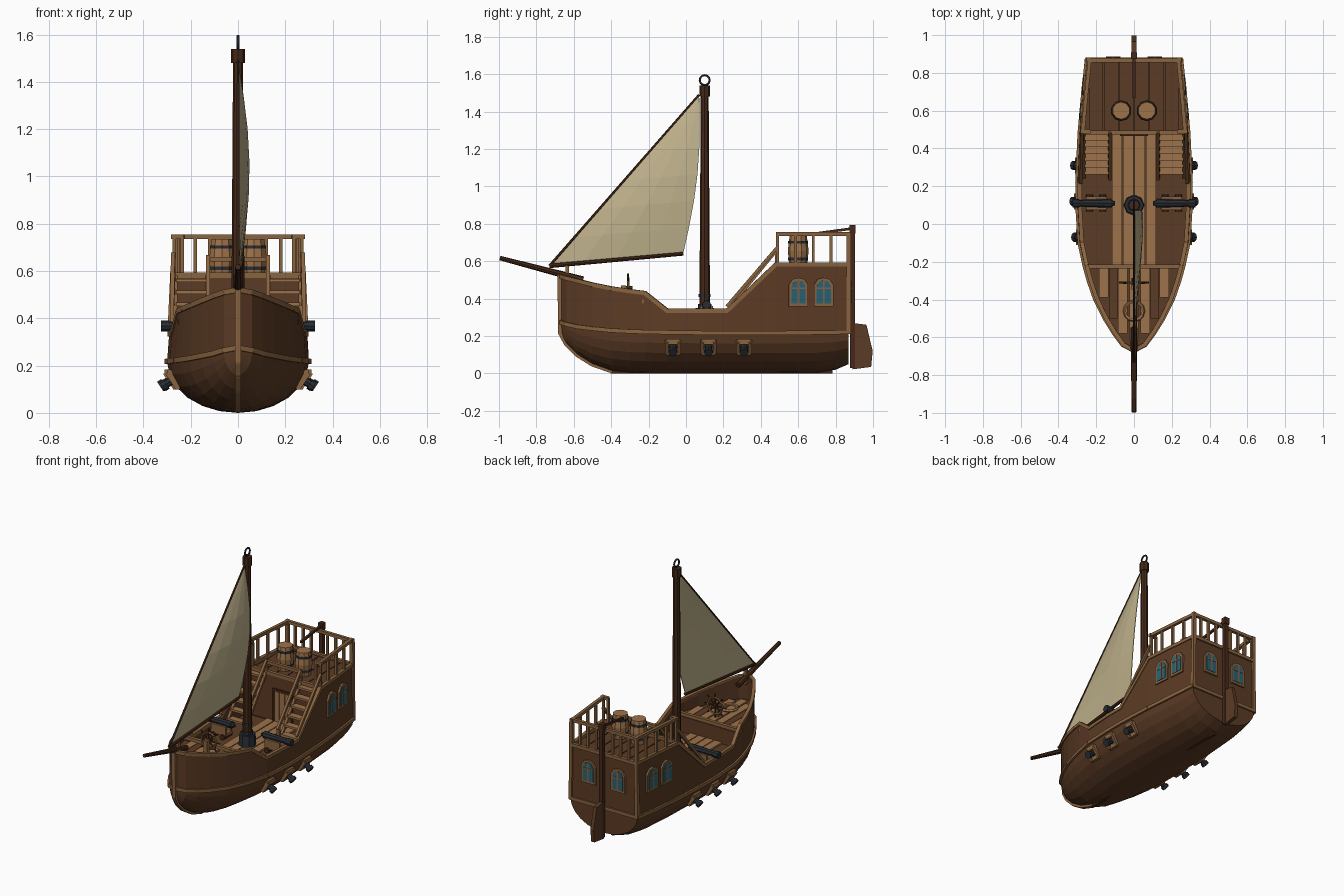
import bpy, bmesh, math
from mathutils import Vector, Matrix

if "Cube" in bpy.data.objects:
    bpy.data.objects.remove(bpy.data.objects["Cube"])


def material(name, *rgb):
    m = bpy.data.materials.new(name)
    m.use_nodes = True
    m.diffuse_color = (*rgb, 1)
    m.node_tree.nodes["Principled BSDF"].inputs["Base Color"].default_value = (*rgb, 1)
    return m


HULL = material("hull brown", .105, .043, .018)
DARK = material("dark mast wood", .06, .022, .009)
TRIM = material("trim wood", .25, .125, .05)
LIGHT = material("light plank wood", .34, .17, .07)
METAL = material("dark iron", .022, .027, .035)
SAIL = material("sail cloth", .52, .44, .26)
GLASS = material("window glass", .02, .125, .18)


def finish(name, bm, mat):
    bmesh.ops.recalc_face_normals(bm, faces=bm.faces[:])
    me = bpy.data.meshes.new(name)
    bm.to_mesh(me)
    bm.free()
    me.materials.append(mat)
    ob = bpy.data.objects.new(name, me)
    bpy.context.collection.objects.link(ob)
    return ob


def boxes(name, mat, items, frame=Matrix()):
    """items: (centre, size) pairs"""
    bm = bmesh.new()
    for c, s in items:
        bmesh.ops.create_cube(bm, size=1, matrix=frame @ Matrix.Translation(c) @ Matrix.Diagonal((*s, 1)))
    return finish(name, bm, mat)


def bars(name, mat, segs, w, h=None):
    """square beams between pairs of points"""
    bm = bmesh.new()
    for p, q in segs:
        p, q = Vector(p), Vector(q)
        d = q - p
        rot = d.to_track_quat('Y', 'Z').to_matrix().to_4x4()
        size = Matrix.Diagonal((w, d.length + w * .4, h or w, 1))
        bmesh.ops.create_cube(bm, size=1, matrix=Matrix.Translation((p + q) / 2) @ rot @ size)
    return finish(name, bm, mat)


def path(pts):
    return list(zip(pts, pts[1:]))


def rods(name, mat, items, n=8):
    """items: (start, end, start radius, end radius)"""
    bm = bmesh.new()
    for p, q, r1, r2 in items:
        p, q = Vector(p), Vector(q)
        d = q - p
        rot = d.to_track_quat('Z', 'Y').to_matrix().to_4x4()
        bmesh.ops.create_cone(bm, cap_ends=True, segments=n, radius1=r1, radius2=r2,
                              depth=d.length, matrix=Matrix.Translation((p + q) / 2) @ rot)
    return finish(name, bm, mat)


def prism(name, mat, outline, depth, frame):
    """outline in local xz, centred thickness along local y"""
    bm = bmesh.new()
    face = bm.faces.new([bm.verts.new((x, -depth / 2, z)) for x, z in outline])
    ext = bmesh.ops.extrude_face_region(bm, geom=[face])
    bmesh.ops.translate(bm, vec=(0, depth, 0), verts=[v for v in ext["geom"] if isinstance(v, bmesh.types.BMVert)])
    bm.transform(frame)
    return finish(name, bm, mat)


def ring(name, mat, loc, rot, major, minor, n=12):
    bpy.ops.mesh.primitive_torus_add(location=loc, rotation=rot, major_radius=major, minor_radius=minor,
                                     major_segments=n, minor_segments=5)
    ob = bpy.context.object
    ob.name = name
    ob.data.materials.append(mat)


# Hull stations: y, half width, keel z, wale z, top z
ST = [(-.67, .004, .215, .275, .52), (-.64, .06, .16, .264, .51), (-.58, .105, .1, .25, .495),
      (-.5, .155, .05, .24, .475), (-.4, .205, .015, .23, .455), (-.3, .24, .004, .225, .44),
      (-.22, .262, 0, .222, .43), (-.1, .288, 0, .22, .335), (.1, .3, 0, .217, .335),
      (.22, .3, 0, .217, .335), (.48, .288, 0, .217, .582), (.7, .268, .003, .218, .582),
      (.8, .257, .02, .22, .582), (.87, .25, .05, .222, .582)]


def at(y):
    for a, b in zip(ST, ST[1:]):
        if y <= b[0]:
            t = (y - a[0]) / (b[0] - a[0])
            return [u + (v - u) * t for u, v in zip(a, b)]
    return ST[-1]


def half(y):
    return at(y)[1] * .97


# Hull shell
bm = bmesh.new()
rows = []
for y, w, zb, zw, zt in ST:
    side = [(w * math.sin(a), zb + (zw - zb) * (1 - math.cos(a))) for a in (math.pi / 12 * i for i in range(7))]
    side.append((w * .97, zt))
    pts = [(-x, z) for x, z in side[:0:-1]] + side
    rows.append([bm.verts.new((x, y, z)) for x, z in pts])
for a, b in zip(rows, rows[1:]):
    for i in range(len(a) - 1):
        bm.faces.new((a[i], a[i + 1], b[i + 1], b[i]))
bm.faces.new(rows[0])
bm.faces.new(rows[-1])
shell = finish("hull", bm, HULL)
mod = shell.modifiers.new("planking", 'SOLIDIFY')
mod.thickness, mod.offset = .015, -1

# Wale, gunwale, stem and stern trim
wale, gunwale = [], []
for s in (-1, 1):
    wale += path([(s * w, y, zw) for y, w, zb, zw, zt in ST])
    gunwale += path([(s * (w * .97 - .004), y, zt) for y, w, zb, zw, zt in ST])
    gunwale.append(((s * .245, .87, .22), (s * .24, .87, .75)))
wale.append(((-.25, .87, .222), (.25, .87, .222)))
gunwale += [((-.24, .87, .582), (.24, .87, .582)), ((-.27, .485, .582), (.27, .485, .582)),
            ((-.25, -.225, .385), (.25, -.225, .385))]
bars("wale", TRIM, wale, .022)
bars("gunwale", TRIM, gunwale, .022)
bars("stem", TRIM, path([(0, y, zb) for y, w, zb, zw, zt in ST[4::-1]] + [(0, -.675, .53)]), .026)
bars("keel", DARK, [((0, -.4, .011), (0, .78, .011))], .02)


# Decks made of planks clipped to the hull width
def deck(name, mat, z, y0, y1, xs, width):
    items = []
    for x in xs:
        start = y0
        while start < y1 and half(start) - .012 < abs(x) + width / 2:
            start += .01
        if y1 - start > .02:
            items.append(((x, (start + y1) / 2, z), (width - .006, y1 - start, .016)))
    boxes(name, mat, items)


def deck_base(name, z, y0, y1):
    bm = bmesh.new()
    ys = [y0] + [s[0] for s in ST if y0 < s[0] < y1] + [y1]
    ring_pts = [(half(y) - .008, y) for y in ys] + [(-half(y) + .008, y) for y in ys[::-1]]
    bm.faces.new([bm.verts.new((x, y, z)) for x, y in ring_pts])
    finish(name, bm, HULL)


deck_base("fore_deck_base", .365, -.65, -.22)
deck_base("main_deck_base", .265, -.23, .48)
deck_base("poop_deck_base", .565, .48, .87)
deck("main_deck_walkway", LIGHT, .268, -.22, .48, [-.09, -.03, .03, .09], .06)
deck("fore_deck_light_planks", LIGHT, .368, -.62, -.23, [-.16, -.06, 0, .06, .16], .055)
deck("fore_deck_dark_planks", HULL, .367, -.6, -.23, [-.11, .11], .05)
deck("poop_deck_planks", HULL, .568, .49, .865, [-.2, -.12, -.04, .04, .12, .2], .08)
boxes("fore_deck_bulkhead", HULL, [((0, -.222, .315), (.5, .014, .11))])
boxes("cabin_bulkhead", HULL, [((0, .485, .42), (.55, .016, .3))])
boxes("cabin_door", LIGHT, [((x, .475, .37), (.036, .014, .21)) for x in (-.04, 0, .04)])
bars("door_frame", DARK, path([(-.066, .474, .27), (-.066, .474, .485), (.066, .474, .485), (.066, .474, .27)]), .016)

# Stairs and sloping hand rails
steps, slopes = [], []
for s in (-1, 1):
    for i in range(6):
        steps.append(((s * .198, .285 + i * .036, .31 + i * .05), (.13, .045, .014)))
    for x in (.13, .265):
        slopes.append(((s * x, .25, .27), (s * x, .48, .575)))
    slopes += [((s * .28, .22, .36), (s * .275, .485, .67)), ((s * .127, .24, .36), (s * .127, .485, .66)),
               ((s * .127, .25, .27), (s * .127, .25, .37)), ((s * .127, .485, .56), (s * .127, .485, .66))]
boxes("stair_treads", LIGHT, steps)
bars("stair_rails", TRIM, slopes, .017)

# Poop railing
posts, rails = [], []
for s in (-1, 1):
    line = [(s * (half(y) - .008), y) for y in (.49, .585, .68, .775, .865)]
    posts += [((x, y, .58), (x, y, .745)) for x, y in line + [(s * .12, .865), (s * .06, .865), (s * .18, .865)]]
    rails += path([(x, y, .745) for x, y in line])
    posts.append(((s * .235, .49, .58), (s * .235, .49, .745)))
    rails.append(((s * .28, .49, .745), (s * .235, .49, .745)))
rails += [((-.24, .865, .745), (.24, .865, .745)), ((-.127, .485, .65), (.127, .485, .65))]
bars("railing_posts", TRIM, posts, .015)
bars("railing_rails", TRIM, rails, .02)

# Arched windows
def arch(w, h):
    return [(-w, -h), (w, -h), (w, h * .5), (w * .6, h * .9), (0, h), (-w * .6, h * .9), (-w, h * .5)]


def window(loc, turn):
    f = Matrix.Translation(loc) @ Matrix.Rotation(turn, 4, 'Z')
    prism("window_frame", TRIM, arch(.052, .077), .024, f)
    prism("window_glass", GLASS, arch(.038, .062), .029, f)
    boxes("window_bars", TRIM, [((0, 0, 0), (.01, .034, .124)), ((0, 0, .02), (.076, .034, .008))], f)


for s in (-1, 1):
    window((s * .11, .87, .435), 0)
    for y in (.6, .735):
        window((s * at(y)[1] * .98, y, .435), s * math.radians(95.5))

# Gun ports, hull guns and deck guns
for s in (-1, 1):
    out, up = Vector((s * .83, 0, -.56)), Vector((s * .56, 0, .83))
    for y in (-.07, .12, .31):
        c = Vector((s * at(y)[1] * .945, y, .142))
        corners = [c + up * v * .033 + Vector((0, u * .033, 0))
                   for u, v in ((-1, -1), (1, -1), (1, 1), (-1, 1), (-1, -1))]
        bars("gun_port", TRIM, path(corners), .018, .03)
        rods("hull_gun", METAL, [(c - out * .03, c + out * .045, .02, .017),
                                 (c + out * .035, c + out * .055, .024, .024)])
    rods("deck_gun", METAL, [((s * .12, .11, .368), (s * .31, .11, .368), .024, .017),
                             ((s * .29, .11, .368), (s * .325, .11, .368), .023, .023),
                             ((s * .1, .11, .368), (s * .12, .11, .368), .01, .018)])
    boxes("gun_carriage", TRIM, [((s * .2, .11 + d, .33), (.11, .014, .06)) for d in (-.028, .028)]
          + [((s * .2, .11, .305), (.12, .06, .02))])
    rods("carriage_wheels", DARK, [((s * x, .065, .29), (s * x, .155, .29), .018, .018) for x in (.165, .235)])

# Barrels
for s in (-1, 1):
    def ctr(z):
        return (s * .068, .6, z)
    rods("barrel", LIGHT, [(ctr(.57), ctr(.655), .046, .056), (ctr(.655), ctr(.735), .056, .046)], 10)
    rods("barrel_hoops", METAL, [(ctr(z), ctr(z + .014), .0535, .0535) for z in (.605, .695)], 10)

# Mast, spars and sail
rods("mast", DARK, [((0, .1, .27), (0, .1, 1.5), .029, .021), ((0, .1, 1.48), (0, .1, 1.54), .029, .029)])
rods("mast_base", METAL, [((0, .1, .27), (0, .1, .35), .055, .05), ((0, .1, .35), (0, .1, .37), .036, .036),
                          ((0, .1, .41), (0, .1, .425), .032, .032)])
ring("masthead_ring", METAL, (0, .1, 1.568), (0, math.pi / 2, 0), .026, .006)
rods("bowsprit", DARK, [((0, -.55, .5), (0, -.995, .617), .019, .012)])
bars("bowsprit_post", TRIM, [((0, -.635, .48), (0, -.635, .57))], .02)
tack, clew, head = Vector((0, -.73, .575)), Vector((.018, -.015, .64)), Vector((0, .07, 1.49))
rods("boom", DARK, [(tack, clew, .012, .01)])
rods("sail_yard", DARK, [(tack, head, .007, .006)], 6)
bm = bmesh.new()
grid = []
for i in range(7):
    t = i / 6
    left, right = tack.lerp(head, t), clew.lerp(head, t)
    belly = math.sin(math.pi * t)
    grid.append([bm.verts.new(left.lerp(right, k / 4) + Vector((.042 * math.sin(k / 4 * 2), .034 * k / 4, 0)) * belly)
                 for k in range(5)])
for a, b in zip(grid, grid[1:]):
    for k in range(4):
        bm.faces.new((a[k], a[k + 1], b[k + 1], b[k]))
bmesh.ops.remove_doubles(bm, verts=bm.verts[:], dist=.0005)
cloth = finish("sail", bm, SAIL)
cloth.modifiers.new("cloth", 'SOLIDIFY').thickness = .004

# Steering wheel and rope coil on the fore deck
hub = Vector((0, -.31, .455))
ring("steering_wheel_rim", TRIM, hub, (math.pi / 2, 0, 0), .055, .007)
spokes = [Vector((math.cos(a), 0, math.sin(a))) * .08 for a in (math.pi / 4 * i for i in range(4))]
rods("steering_wheel_spokes", DARK, [(hub - v, hub + v, .005, .005) for v in spokes], 6)
rods("wheel_axle", DARK, [(hub - Vector((0, .03, 0)), hub + Vector((0, .025, 0)), .013, .013)])
bars("wheel_stand", TRIM, [((0, -.335, .37), (0, -.335, .465))], .026)
ring("rope_coil", LIGHT, (0, -.46, .385), (0, 0, 0), .05, .009)

# Rudder and tiller
bars("rudder_post", DARK, [((0, .89, .035), (0, .89, .755))], .026)
boxes("rudder_cap", DARK, [((0, .89, .77), (.034, .034, .045))])
prism("rudder_blade", HULL, [(.89, .022), (.99, .035), (.998, .12), (.965, .26), (.89, .27)], .024,
      Matrix.Rotation(math.pi / 2, 4, 'Z'))
bars("tiller", DARK, [((0, .89, .775), (0, .67, .745))], .014)
